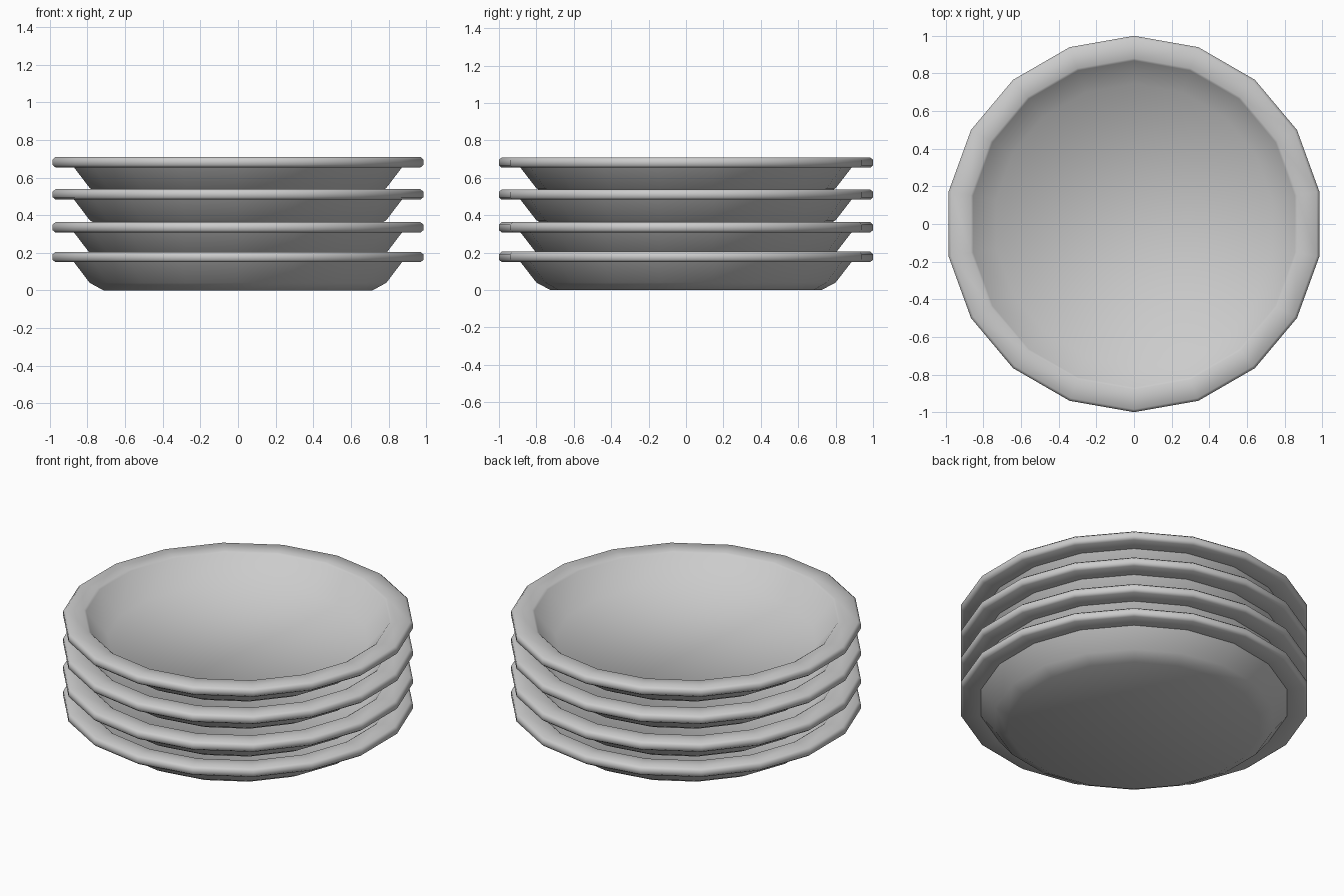
import bpy, bmesh
from math import cos, sin, pi

if "Cube" in bpy.data.objects:
    bpy.data.objects.remove(bpy.data.objects["Cube"])

SIDES = 18
# (radius, height) from the underside centre, round the rim, to the dish floor
PROFILE = [(0.725, 0.0), (0.80, 0.04), (0.885, 0.15), (0.985, 0.15), (1.0, 0.162),
           (1.0, 0.192), (0.985, 0.205), (0.88, 0.205), (0.868, 0.197), (0.745, 0.05)]


def make_plate(name, z):
    bm = bmesh.new()
    rings = []
    for r, h in PROFILE:
        rings.append([bm.verts.new((r * cos(pi / 2 + 2 * pi * i / SIDES),
                                    r * sin(pi / 2 + 2 * pi * i / SIDES), h))
                      for i in range(SIDES)])
    for a, b in zip(rings, rings[1:]):
        for i in range(SIDES):
            j = (i + 1) % SIDES
            bm.faces.new((a[i], a[j], b[j], b[i]))
    # foot and dish floor
    bm.faces.new(rings[0][::-1])
    bm.faces.new(rings[-1])
    bmesh.ops.recalc_face_normals(bm, faces=bm.faces[:])
    mesh = bpy.data.meshes.new(name)
    bm.to_mesh(mesh)
    bm.free()
    plate = bpy.data.objects.new(name, mesh)
    plate.location.z = z
    bpy.context.collection.objects.link(plate)
    bpy.ops.object.select_all(action='DESELECT')
    plate.select_set(True)
    bpy.context.view_layer.objects.active = plate
    bpy.ops.object.shade_smooth_by_angle(angle=0.9)


# Four nested plates
for n, z in enumerate((0.0, 0.158, 0.333, 0.504)):
    make_plate(f"plate_{n + 1}", z)
